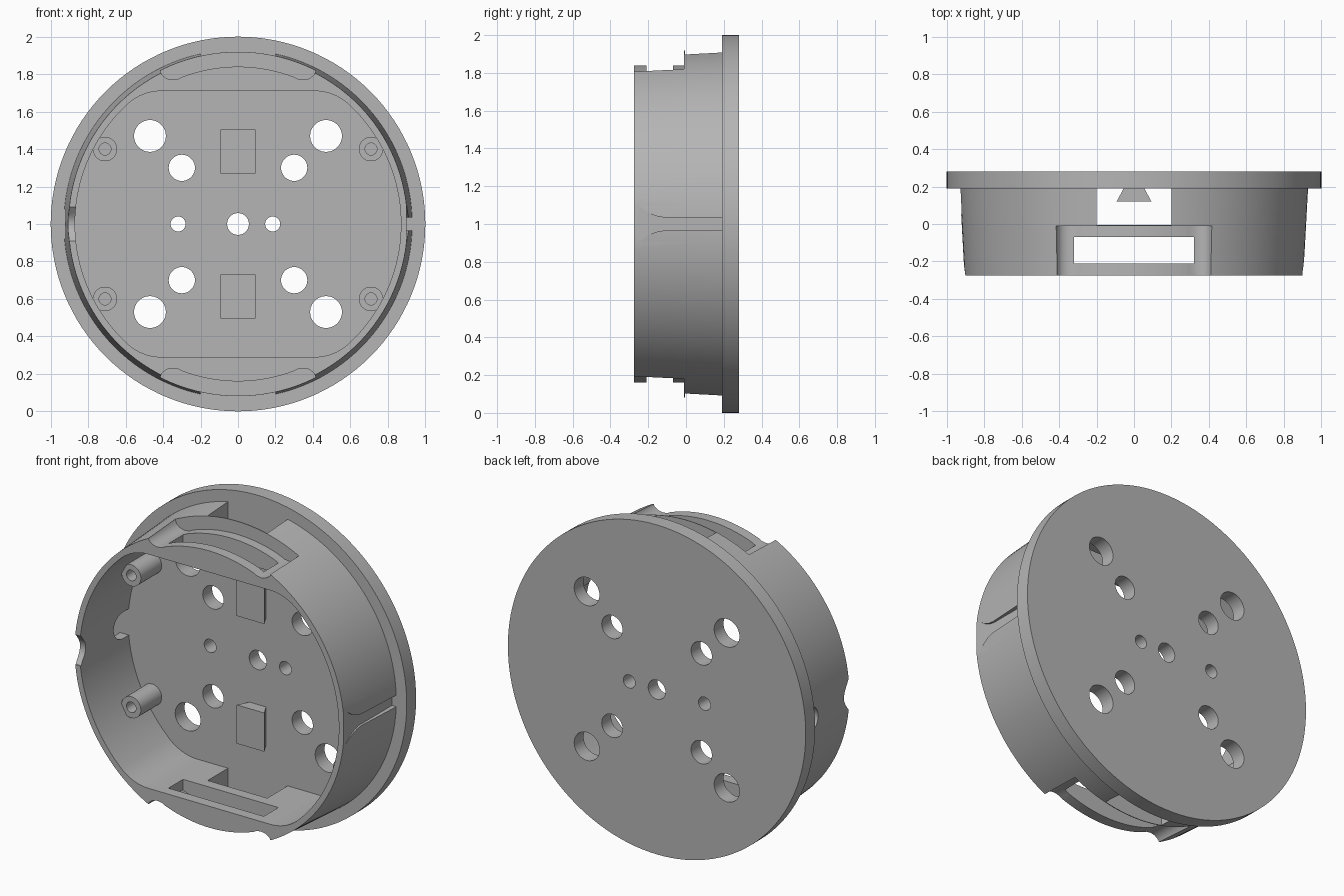
import bpy, bmesh
from math import cos, sin, pi, atan2, sqrt, radians

if "Cube" in bpy.data.objects:
    bpy.data.objects.remove(bpy.data.objects["Cube"])

grey = bpy.data.materials.new("plain grey")
grey.use_nodes = True
colour = (0.46, 0.46, 0.46, 1)
grey.diffuse_color = colour
grey.node_tree.nodes["Principled BSDF"].inputs["Base Color"].default_value = colour

MID = 1.0                                  # height of the disc axis
FRONT, FLOOR, BACK = -0.275, 0.19, 0.28    # depths along y


def place(u, v, w, axis):
    """Map profile (u, v) and extrusion w to space."""
    if axis == "Y":
        return (u, w, MID + v)
    if axis == "X":
        return (w, u, MID + v)
    return (u, v, MID + w)


def prism(name, pts, a, b, axis="Y", taper=1.0):
    """Extrude a profile from a to b; taper scales the end at a."""
    bm = bmesh.new()
    near = [bm.verts.new(place(u * taper, v * taper, a, axis)) for u, v in pts]
    far = [bm.verts.new(place(u, v, b, axis)) for u, v in pts]
    bm.faces.new(near)
    bm.faces.new(far)
    n = len(pts)
    for i in range(n):
        j = (i + 1) % n
        bm.faces.new((near[i], near[j], far[j], far[i]))
    bmesh.ops.recalc_face_normals(bm, faces=bm.faces)
    mesh = bpy.data.meshes.new(name)
    bm.to_mesh(mesh)
    bm.free()
    mesh.materials.append(grey)
    ob = bpy.data.objects.new(name, mesh)
    bpy.context.collection.objects.link(ob)
    return ob


def arc(r, start, end, n, cx=0, cy=0):
    return [(cx + r * cos(start + (end - start) * i / n),
             cy + r * sin(start + (end - start) * i / n)) for i in range(n + 1)]


def circle(r, n, cx=0, cy=0):
    return arc(r, 0, 2 * pi, n, cx, cy)[:-1]


def activate(ob):
    bpy.ops.object.select_all(action="DESELECT")
    ob.select_set(True)
    bpy.context.view_layer.objects.active = ob


def cut(ob, cutters):
    """Subtract each cutter and discard it."""
    activate(ob)
    for c in cutters:
        mod = ob.modifiers.new("cut", "BOOLEAN")
        mod.operation, mod.solver, mod.object = "DIFFERENCE", "EXACT", c
        bpy.ops.object.modifier_apply(modifier=mod.name)
        bpy.data.objects.remove(c)


def smooth(ob):
    activate(ob)
    bpy.ops.object.shade_smooth_by_angle(angle=radians(30))


def box(u0, u1, v0, v1):
    return [(u0, v0), (u1, v0), (u1, v1), (u0, v1)]


# Back plate with its through holes
plate = prism("back_plate", circle(1.0, 128), FLOOR, BACK)
holes = [(0, 0, 0.058), (-0.32, 0, 0.04), (0.185, 0, 0.04)]
corners = [(sx, sz) for sx in (-1, 1) for sz in (-1, 1)]
for sx, sz in corners:
    holes += [(sx * 0.47, sz * 0.47, 0.085), (sx * 0.3, sz * 0.3, 0.07)]
cut(plate, [prism("hole", circle(r, 40, x, z), 0, 0.5) for x, z, r in holes])
smooth(plate)

# Tapered ring wall
wall = prism("ring_wall", circle(0.93, 128), FRONT, FLOOR, taper=0.973)

# Cavity: round at the sides, flat at top and bottom, with filleted corners
R, FLAT, FILLET = 0.87, 0.71, 0.27
fz = FLAT - FILLET
fx = sqrt((R - FILLET) ** 2 - fz ** 2)
a = atan2(fz, fx)
right = (arc(FILLET, -pi / 2, -a, 12, fx, -fz) + arc(R, -a, a, 40)[1:-1]
         + arc(FILLET, a, pi / 2, 12, fx, fz))
cavity = right + [(-x, -z) for x, z in right]
cutters = [prism("cavity", cavity, -0.5, 0.4)]

# Top and bottom: outer recess, slot and notch
half = [(0.42, 1.1), (0.42, 0.83), (0.405, 0.795), (0.38, 0.776), (0.35, 0.77), (0.32, 0.774)]
rim = half + arc(0.84, radians(69.5), radians(110.5), 24) + [(-x, z) for x, z in reversed(half)]
for s in (-1, 1):
    cutters += [
        prism("recess", [(x, s * z) for x, z in rim], -0.5, -0.01),
        prism("slot", box(-0.32, 0.32, s * 0.6, s * 1.1), -0.21, -0.07),
        prism("notch", box(-0.2, 0.2, s * 0.6, s * 1.1), -0.005, 0.3)]

# Left side: flared outer groove
edge = [(0.3, 0.035), (-0.12, 0.035), (-0.16, 0.042), (-0.2, 0.06), (-0.235, 0.085),
        (-0.26, 0.11), (-0.4, 0.11)]
groove = edge + [(y, -z) for y, z in reversed(edge)]
cutters.append(prism("groove", groove, 0.9, 1.1, "X"))

# Right side: flared rim notch and arched opening at the floor
edge = [(-0.4, 0.1), (-0.27, 0.09), (-0.25, 0.065), (-0.23, 0.04), (-0.22, 0.015)]
cutters.append(prism("rim_notch", edge + [(y, -z) for y, z in reversed(edge)],
                     -1.1, -0.7, "X"))
arch = arc(0.08, pi / 2, 3 * pi / 2, 20, 0.13, 0) + [(0.3, -0.08), (0.3, 0.08)]
cutters.append(prism("arch", arch, -1.1, -0.7, "X"))
cut(wall, cutters)
smooth(wall)

# Hollow screw posts
for sx, sz in corners:
    x, z = sx * 0.71, sz * 0.4
    post = prism("screw_post", circle(0.065, 32, x, z), -0.01, FLOOR)
    cut(post, [prism("bore", circle(0.032, 24, x, z), -0.1, FLOOR - 0.02)])
    smooth(post)

# Dovetail blocks on the floor
dovetail = [(-0.093, 0.12), (0.093, 0.12), (0.055, FLOOR), (-0.055, FLOOR)]
for name, low in (("upper_block", 0.27), ("lower_block", -0.505)):
    prism(name, dovetail, low, low + 0.235, "Z")
